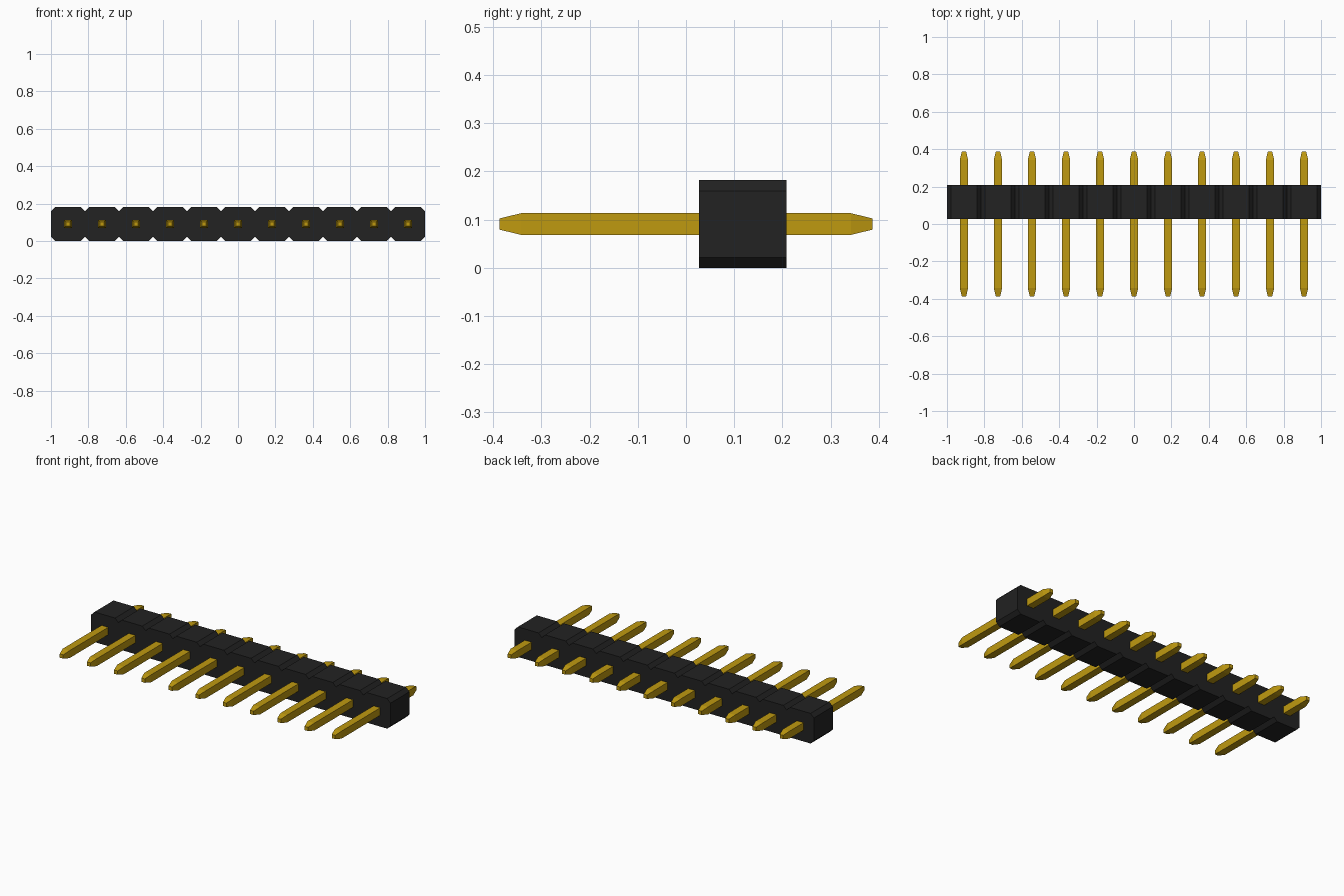
import bpy, bmesh

cube = bpy.data.objects.get("Cube")
if cube:
    bpy.data.objects.remove(cube, do_unlink=True)

COUNT = 11
PITCH = 2.0 / COUNT
MID_Z = PITCH / 2


def material(name, rgb):
    mat = bpy.data.materials.new(name)
    mat.use_nodes = True
    mat.diffuse_color = (*rgb, 1)
    mat.node_tree.nodes["Principled BSDF"].inputs["Base Color"].default_value = (*rgb, 1)
    return mat


def loft(name, rings, mat):
    """Join matching rings of points into a closed solid."""
    bm = bmesh.new()
    loops = [[bm.verts.new(p) for p in ring] for ring in rings]
    n = len(loops[0])
    for a, b in zip(loops, loops[1:]):
        for i in range(n):
            j = (i + 1) % n
            bm.faces.new((a[i], a[j], b[j], b[i]))
    bm.faces.new(loops[0])
    bm.faces.new(loops[-1])
    bmesh.ops.recalc_face_normals(bm, faces=bm.faces)
    mesh = bpy.data.meshes.new(name)
    bm.to_mesh(mesh)
    bm.free()
    mesh.materials.append(mat)
    obj = bpy.data.objects.new(name, mesh)
    bpy.context.collection.objects.link(obj)
    return obj


black = material("black plastic", (0.016, 0.016, 0.016))
gold = material("gold metal", (0.52, 0.32, 0.005))

# Housing: a strip of chamfered cells, notched between neighbours
CH = 0.022
bottom = []
for i in range(COUNT):
    x0, x1 = -1 + i * PITCH, -1 + (i + 1) * PITCH
    bottom += [(x0, CH), (x0 + CH, 0), (x1 - CH, 0)]
bottom.append((1, CH))
profile = bottom + [(x, PITCH - z) for x, z in reversed(bottom)]
loft("housing", [[(x, y, z) for x, z in profile] for y in (0.027, 0.208)], black)

# Pins: square bars with tapered ends, running through the housing
HALF, TIP = 0.0225, 0.0115
sections = [(-0.387, TIP), (-0.342, HALF), (0.342, HALF), (0.387, TIP)]
corners = [(-1, -1), (1, -1), (1, 1), (-1, 1)]
for i in range(COUNT):
    rings = [[(sx * h, y, sz * h) for sx, sz in corners] for y, h in sections]
    pin = loft(f"pin_{i + 1}", rings, gold)
    pin.location = (-1 + (i + 0.5) * PITCH, 0, MID_Z)
